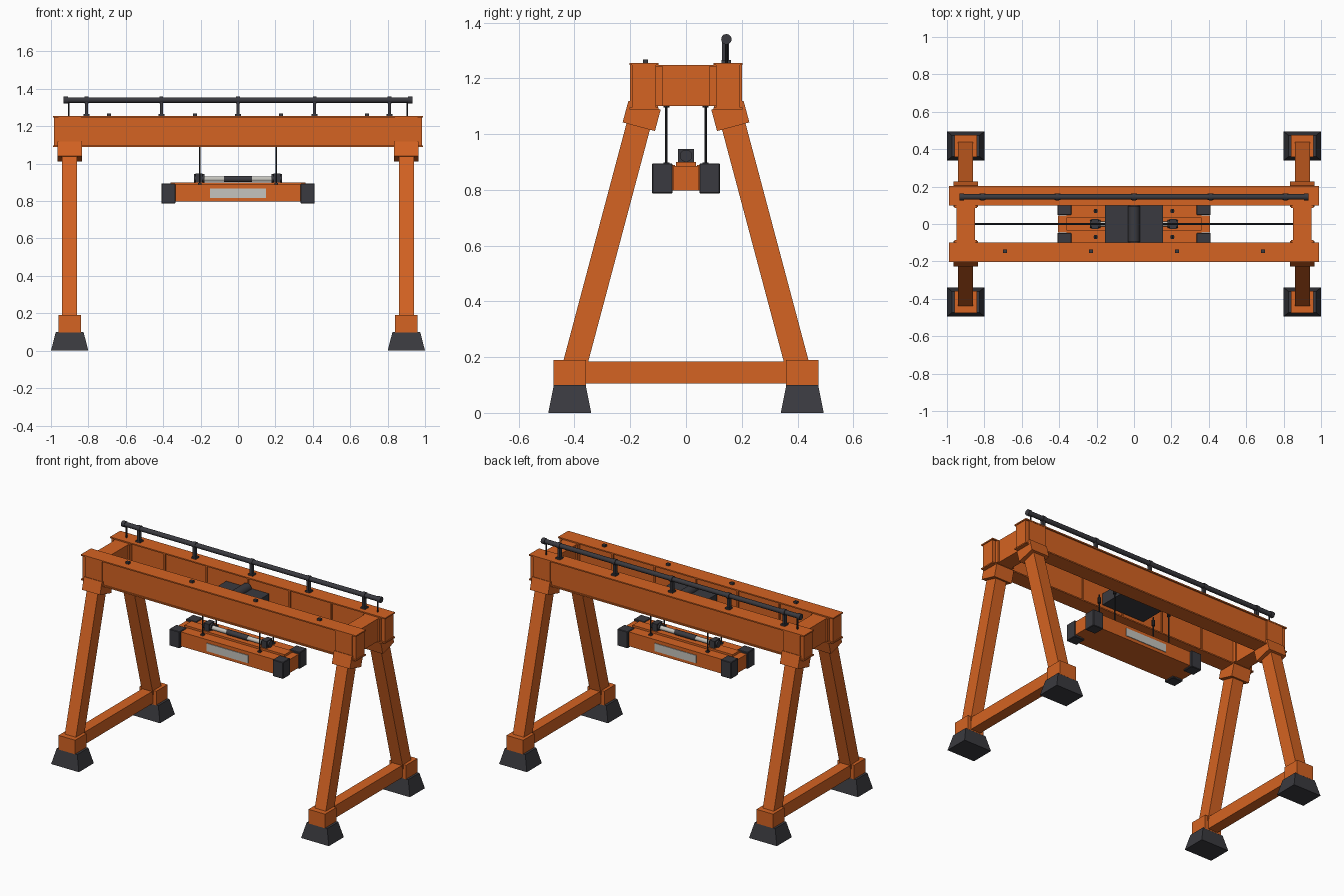
import bpy, bmesh, math
from mathutils import Matrix, Vector

if "Cube" in bpy.data.objects:
    bpy.data.objects.remove(bpy.data.objects["Cube"])


def material(name, r, g, b):
    m = bpy.data.materials.new(name)
    m.diffuse_color = (r, g, b, 1)
    m.use_nodes = True
    m.node_tree.nodes["Principled BSDF"].inputs["Base Color"].default_value = m.diffuse_color
    return m


ORANGE = material("orange paint", 0.66, 0.125, 0.016)
DARK = material("dark rubber", 0.042, 0.042, 0.05)
BLACK = material("black steel", 0.022, 0.022, 0.025)
PALE = material("pale metal", 0.56, 0.55, 0.51)


def finish(name, bm, mat, smooth=False):
    bmesh.ops.recalc_face_normals(bm, faces=bm.faces)
    me = bpy.data.meshes.new(name)
    bm.to_mesh(me)
    bm.free()
    me.materials.append(mat)
    ob = bpy.data.objects.new(name, me)
    bpy.context.collection.objects.link(ob)
    if smooth:
        for o in bpy.context.selected_objects:
            o.select_set(False)
        ob.select_set(True)
        bpy.context.view_layer.objects.active = ob
        bpy.ops.object.shade_smooth_by_angle(angle=math.radians(35))
    return ob


def box(name, x, y, z, mat, taper=1.0, shear_y=0.0, tilt=0.0, bevel=0.0):
    """Box from (min, max) ranges; the top can be tapered or shifted, the box tilted about x."""
    c = Vector([(r[0] + r[1]) / 2 for r in (x, y, z)])
    s = [r[1] - r[0] for r in (x, y, z)]
    bm = bmesh.new()
    bmesh.ops.create_cube(bm, size=1)
    for v in bm.verts:
        top = v.co.z > 0
        k = taper if top else 1
        v.co = Vector((v.co.x * s[0] * k, v.co.y * s[1] * k + (shear_y if top else 0), v.co.z * s[2]))
    if bevel:
        bmesh.ops.bevel(bm, geom=bm.edges[:], offset=bevel, segments=1, affect='EDGES')
    bm.transform(Matrix.Translation(c) @ Matrix.Rotation(tilt, 4, 'X'))
    return finish(name, bm, mat)


def rod(name, a, b, r, mat, sides=12):
    a, b = Vector(a), Vector(b)
    d = b - a
    bm = bmesh.new()
    bmesh.ops.create_cone(bm, cap_ends=True, segments=sides, radius1=r, radius2=r, depth=d.length)
    bm.transform(Matrix.Translation((a + b) / 2) @ d.to_track_quat('Z', 'Y').to_matrix().to_4x4())
    return finish(name, bm, mat, True)


def span(c, half):
    return (c - half, c + half)


def side(s, a, b):
    return tuple(sorted((s * a, s * b)))


# Main girders: box body, flanges, end plates and stiffeners
for sy, tag in ((-1, "front"), (1, "back")):
    box(f"{tag}_girder", (-0.985, 0.985), side(sy, 0.107, 0.193), (1.094, 1.25), ORANGE)
    for z in (1.088, 1.247):
        box(f"{tag}_girder_flange", (-0.99, 0.99), side(sy, 0.098, 0.202), (z, z + 0.008), ORANGE)
    for x in (-0.6, -0.3, 0, 0.3, 0.6):
        box(f"{tag}_girder_rib", span(x, 0.005), side(sy, 0.1, 0.108), (1.095, 1.248), ORANGE)
    for sx in (-1, 1):
        box(f"{tag}_leg_plate", span(sx * 0.9, 0.06), side(sy, 0.19, 0.2), (1.09, 1.25), ORANGE)

# End frames
for sx, ex in ((-1, "left"), (1, "right")):
    cx = sx * 0.9
    box(f"{ex}_cross_beam", span(cx, 0.05), (-0.11, 0.11), (1.1, 1.247), ORANGE)
    box(f"{ex}_base_tie", span(cx, 0.035), (-0.38, 0.38), (0.105, 0.185), ORANGE)
    for sy, ey in ((-1, "front"), (1, "back")):
        n = f"{ex}_{ey}"
        box(n + "_foot", span(cx, 0.1), span(sy * 0.417, 0.077), (0, 0.1), DARK, taper=0.74)
        box(n + "_ankle", span(cx, 0.06), span(sy * 0.417, 0.058), (0.098, 0.19), ORANGE)
        box(n + "_leg", span(cx, 0.04), span(sy * 0.402, 0.045), (0.16, 1.1), ORANGE, shear_y=0).name = n + "_leg"
        leg = bpy.data.objects[n + "_leg"]
        for v in leg.data.vertices:          # lean the leg inwards
            if v.co.z > 0.6:
                v.co.y -= sy * 0.25
        box(n + "_leg_collar", span(cx, 0.065), span(sy * 0.159, 0.06), (1.025, 1.105), ORANGE,
            tilt=sy * math.radians(15))
        box(n + "_gusset", span(cx, 0.06), side(sy, 0.085, 0.11), (1.1, 1.245), ORANGE)

# Lifting lugs on the front girder
for x in (-0.69, -0.23, 0.23, 0.69):
    box("girder_lug", span(x, 0.011), span(-0.146, 0.009), (1.25, 1.268), DARK)

# Power rail on the back girder
rod("power_rail", (-0.93, 0.145, 1.34), (0.93, 0.145, 1.34), 0.015, DARK)
for x in (-0.81, -0.41, 0, 0.41, 0.81):
    box("rail_post", span(x, 0.008), span(0.142, 0.012), (1.25, 1.335), DARK)
    box("rail_post_base", span(x, 0.016), span(0.145, 0.017), (1.25, 1.265), DARK)
    rod("rail_joint", (x - 0.01, 0.145, 1.34), (x + 0.01, 0.145, 1.34), 0.019, DARK)
for x in (-0.905, 0.905):
    rod("rail_end_post", (x, 0.145, 1.25), (x, 0.145, 1.34), 0.005, BLACK, 8)
for x in (-0.92, 0.92):
    rod("rail_end_cap", (x - 0.012, 0.145, 1.34), (x + 0.012, 0.145, 1.34), 0.019, DARK)

# Trolley with hoist drum, and its guide cable
box("trolley", (-0.155, 0.155), (-0.1, 0.1), (1.115, 1.19), DARK)
rod("hoist_drum", (0, -0.095, 1.19), (0, 0.095, 1.19), 0.032, DARK)
rod("guide_cable", (-0.86, 0, 1.17), (0.86, 0, 1.17), 0.005, BLACK, 8)

# Lifting spreader
box("spreader_body", (-0.405, 0.405), (-0.045, 0.045), (0.797, 0.885), ORANGE)
box("spreader_top_plate", (-0.36, 0.36), (-0.035, 0.035), (0.88, 0.9), ORANGE)
for sy, ey in ((-1, "front"), (1, "back")):
    box(f"{ey}_spreader_beam", (-0.36, 0.36), side(sy, 0.04, 0.108), (0.797, 0.89), ORANGE)
    box(f"{ey}_sign_plate", (-0.15, 0.15), side(sy, 0.107, 0.112), (0.817, 0.868), PALE)
    for sx in (-1, 1):
        box("spreader_corner", side(sx, 0.335, 0.41), side(sy, 0.048, 0.122), (0.787, 0.895), DARK, bevel=0.003)
        x, y = sx * 0.205, sy * 0.07
        rod("hoist_rope", (x, y, 0.88), (x, y, 1.15), 0.0045, BLACK, 8)
        rod("rope_socket", (x, y, 1.095), (x, y, 1.13), 0.011, BLACK, 8)
        box("rope_anchor", span(x, 0.01), span(y, 0.01), (0.885, 0.898), DARK)

# Spreader sheaves and drive cylinder
for sx in (-1, 1):
    x = sx * 0.208
    box("sheave_block", span(x, 0.018), span(0, 0.028), (0.895, 0.947), DARK)
    rod("sheave", (x - 0.028, 0, 0.922), (x + 0.028, 0, 0.922), 0.022, DARK)
    rod("drive_piston", (sx * 0.07, 0, 0.918), (sx * 0.185, 0, 0.918), 0.014, PALE)
rod("drive_motor", (-0.075, 0, 0.918), (0.075, 0, 0.918), 0.017, DARK)
